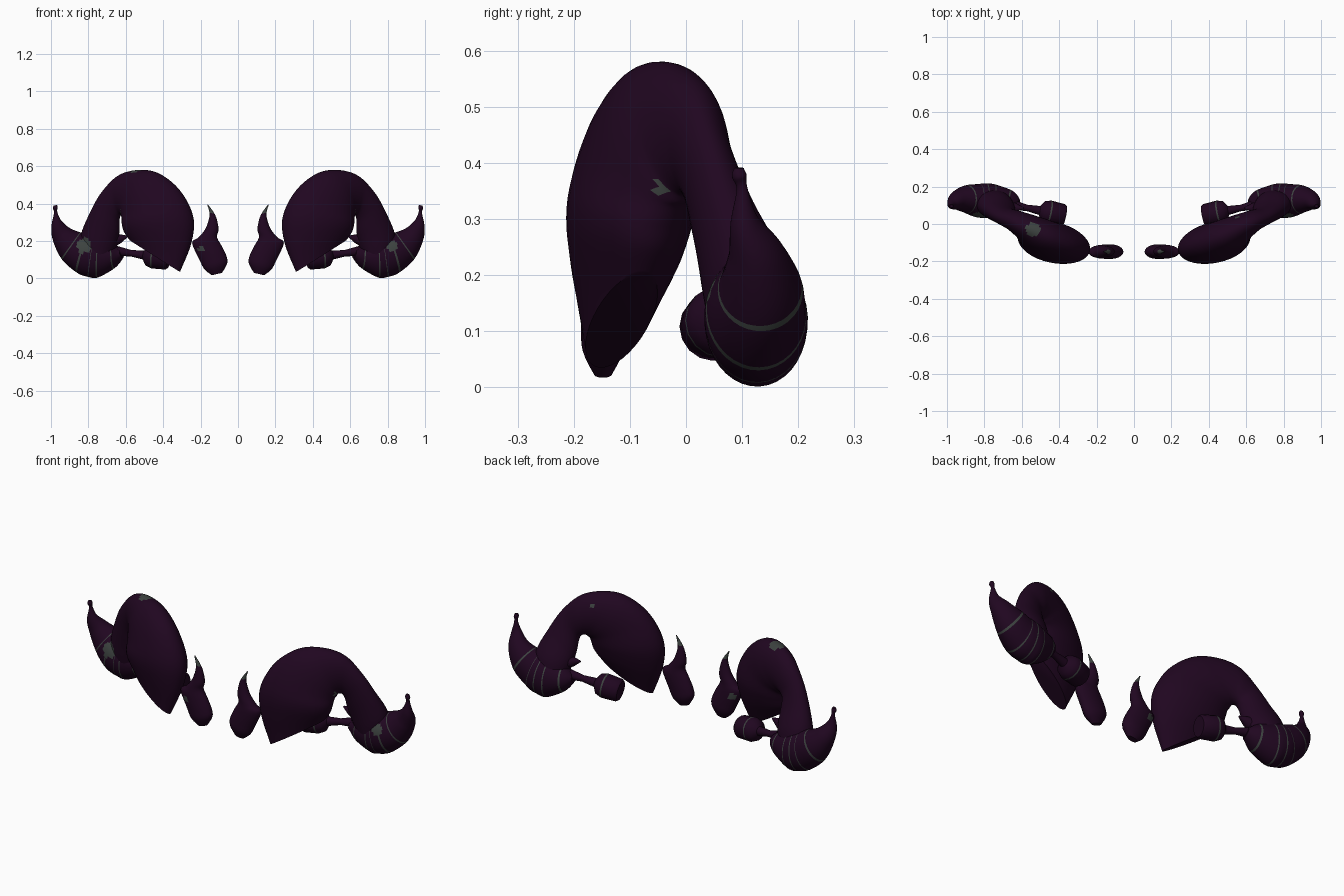
import bpy, bmesh, math
from mathutils import Vector

cube = bpy.data.objects.get("Cube")
if cube:
    bpy.data.objects.remove(cube, do_unlink=True)


def material(name, rgb):
    m = bpy.data.materials.new(name)
    m.use_nodes = True
    m.diffuse_color = (*rgb, 1)
    bsdf = m.node_tree.nodes["Principled BSDF"]
    bsdf.inputs["Base Color"].default_value = (*rgb, 1)
    bsdf.inputs["Roughness"].default_value = 0.7
    return m


PLUM = material("dark plum", (0.0145, 0.002, 0.0145))
GREY = material("worn grey", (0.046, 0.055, 0.051))


def spline(a, b, c, d, t):
    """Smooth curve from b to c."""
    return 0.5 * (2 * b + (c - a) * t + (2 * a - 5 * b + 4 * c - d) * t * t
                  + (3 * b - a - 3 * c + d) * t ** 3)


def loft(name, sections, side, steps=9, sides=36, bands=(), spots=(), grey_above=9):
    """Skin ellipses given by an outer point, an inner point and a half depth."""
    keys = [(Vector(o), Vector(i), Vector((d, 0, 0))) for o, i, d in sections]
    last = len(keys) - 1
    rings, banded = [], []
    for k in range(last):
        quad = [keys[max(0, min(last, k + j))] for j in (-1, 0, 1, 2)]
        for s in range(steps):
            rings.append([spline(*[q[n] for q in quad], s / steps) for n in range(3)])
            banded.append(k in bands and s == 0)
    rings.append(list(keys[-1]))
    centres = [(o + i) / 2 for o, i, d in rings]

    bm = bmesh.new()
    loops = []
    for n, (o, i, d) in enumerate(rings):
        tangent = centres[min(n + 1, len(rings) - 1)] - centres[max(n - 1, 0)]
        a = (o - i) / 2
        b = tangent.cross(a).normalized() * d.x
        loop = []
        for j in range(sides):
            t = math.tau * j / sides
            p = centres[n] + a * math.cos(t) + b * math.sin(t)
            loop.append(bm.verts.new((p.x * side, p.y, p.z)))
        loops.append(loop)
    for n in range(len(loops) - 1):
        for j in range(sides):
            h = (j + 1) % sides
            f = bm.faces.new((loops[n][j], loops[n][h], loops[n + 1][h], loops[n + 1][j]))
            c = f.calc_center_median()
            near = any((c - Vector(p)).length < r for p, r in spots)
            f.material_index = int(banded[n] or near or c.z > grey_above)
    bm.faces.new(loops[0])
    bm.faces.new(loops[-1])
    bmesh.ops.recalc_face_normals(bm, faces=bm.faces)
    mesh = bpy.data.meshes.new(name)
    bm.to_mesh(mesh)
    bm.free()
    mesh.materials.append(PLUM)
    mesh.materials.append(GREY)
    ob = bpy.data.objects.new(name, mesh)
    bpy.context.collection.objects.link(ob)
    bpy.ops.object.select_all(action='DESELECT')
    ob.select_set(True)
    bpy.context.view_layer.objects.active = ob
    bpy.ops.object.shade_smooth_by_angle(angle=math.radians(40))


# Broad lobe arching over into the outer leg
HORN = [
    ((.31, -.155, .035), (.58, -.075, .205), .052),
    ((.25, -.15, .19), (.61, -.065, .25), .09),
    ((.24, -.14, .33), (.62, -.06, .29), .108),
    ((.31, -.12, .47), (.62, -.04, .32), .10),
    ((.42, -.08, .56), (.62, -.02, .33), .09),
    ((.53, -.035, .58), (.62, .00, .34), .075),
    ((.64, .01, .55), (.63, .02, .335), .06),
    ((.73, .04, .46), (.635, .035, .31), .05),
    ((.79, .07, .355), (.635, .06, .25), .058),
    ((.84, .11, .23), (.645, .09, .18), .075),
    ((.83, .12, .13), (.67, .11, .10), .075),
]

# Ringed crescent sweeping up to a small knob
CRESCENT = [
    ((.615, .10, .11), (.63, .10, .16), .035),
    ((.66, .115, .055), (.67, .11, .19), .068),
    ((.75, .13, .005), (.74, .115, .22), .088),
    ((.80, .13, .008), (.77, .12, .23), .092),
    ((.86, .13, .03), (.80, .12, .235), .09),
    ((.94, .135, .10), (.84, .13, .245), .076),
    ((.985, .125, .19), (.90, .125, .27), .053),
    ((.998, .105, .27), (.945, .105, .31), .027),
    ((.984, .10, .35), (.966, .10, .355), .01),
    ((.990, .095, .375), (.964, .095, .38), .013),
    ((.985, .095, .39), (.968, .095, .392), .008),
]

# Small inner spike: (left x, z), (right x, z), half depth
SPIKE = [
    ((.085, .03), (.14, .017), .016),
    ((.058, .08), (.18, .05), .036),
    ((.062, .12), (.206, .10), .039),
    ((.085, .17), (.245, .19), .037),
    ((.112, .22), (.21, .22), .032),
    ((.104, .265), (.172, .27), .026),
    ((.12, .335), (.152, .34), .014),
    ((.158, .392), (.165, .396), .003),
]
SPIKE = [((a[0], -.148, a[1]), (b[0], -.148, b[1]), d) for a, b, d in SPIKE]


def along(start, end, profile):
    """Round sections from (fraction of the axis, radius) pairs."""
    start, end = Vector(start), Vector(end)
    axis = (end - start).normalized()
    up = axis.cross(Vector((0, 1, 0))).normalized()
    centred = [(start.lerp(end, t), r) for t, r in profile]
    return [(c + up * r, c - up * r, r) for c, r in centred]


# Plug with its connecting rod, and the short spur inside the leg
PLUG = along((.37, .045, .105), (.64, .10, .145),
             [(0, .052), (.04, .06), (.29, .064), (.32, .064), (.43, .054),
              (.5, .024), (.75, .017), (1, .026)])
SPUR = along((.68, .09, .20), (.59, .085, .225), [(0, .035), (.5, .026), (1, .004)])

for side, label in ((1, "left"), (-1, "right")):
    # Worn patches; the right side carries the larger ones
    horn_spots = [((side * .62, -.045, .355), .016), ((side * .75, .06, .385), .012)]
    spike_spots = []
    if side > 0:
        junction = ((.82, .05, .175), .032)
        horn_spots.append(((.55, .045, .53), .014))
    else:
        junction = ((-.82, .05, .175), .042)
        horn_spots += [junction, ((-.54, -.03, .575), .038)]
        spike_spots = [((-.2, -.18, .16), .018), ((-.2, -.115, .16), .022)]
    loft(label + "_horn", HORN, side, spots=horn_spots)
    loft(label + "_ringed_crescent", CRESCENT, side, bands=(1, 2, 3, 4, 5), spots=[junction])
    loft(label + "_spike", SPIKE, side, steps=6, sides=20, spots=spike_spots, grey_above=.35)
    loft(label + "_plug", PLUG, side, steps=1, sides=16, bands=(2,))
    loft(label + "_spur", SPUR, side, steps=1, sides=10)
